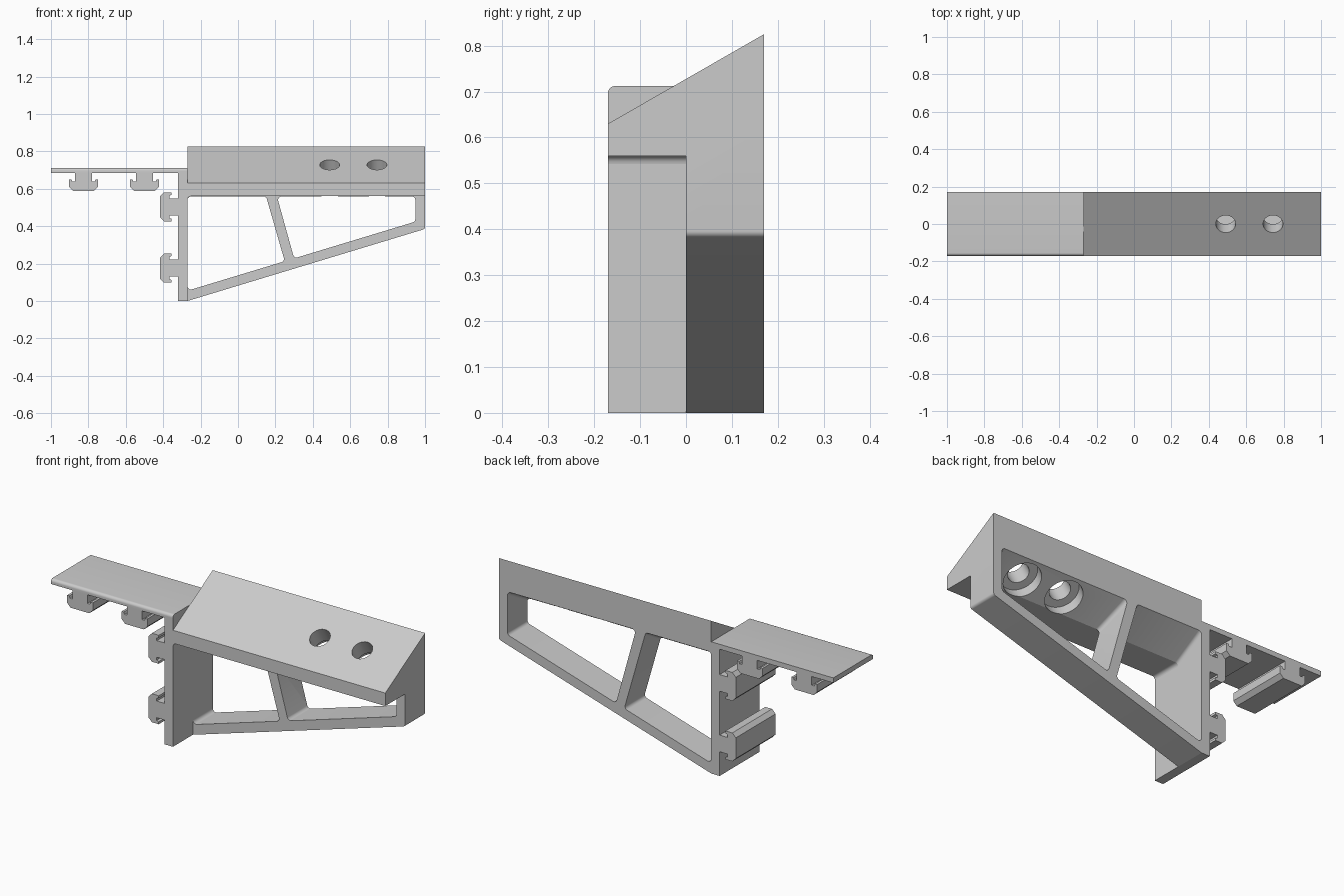
import bpy, bmesh, math
from mathutils import Vector, Matrix

if "Cube" in bpy.data.objects:
    bpy.data.objects.remove(bpy.data.objects["Cube"], do_unlink=True)

grey = bpy.data.materials.new("light grey")
grey.use_nodes = True
grey.diffuse_color = (0.6, 0.6, 0.6, 1)
grey.node_tree.nodes["Principled BSDF"].inputs["Base Color"].default_value = (0.6, 0.6, 0.6, 1)

HALF = 0.17                      # half depth
TILT = math.radians(30)          # slope of the top slab
RISE = math.tan(TILT)
WALL_L, WALL_R = -0.32, -0.27


def finish(name, bm):
    bmesh.ops.recalc_face_normals(bm, faces=bm.faces)
    mesh = bpy.data.meshes.new(name)
    bm.to_mesh(mesh)
    bm.free()
    mesh.materials.append(grey)
    obj = bpy.data.objects.new(name, mesh)
    bpy.context.collection.objects.link(obj)
    return obj


def loft(name, ring_a, ring_b):
    """Closed solid between two rings of equal length."""
    bm = bmesh.new()
    a = [bm.verts.new(p) for p in ring_a]
    b = [bm.verts.new(p) for p in ring_b]
    bm.faces.new(a)
    bm.faces.new(b[::-1])
    for i in range(len(a)):
        j = (i + 1) % len(a)
        bm.faces.new((a[i], b[i], b[j], a[j]))
    return finish(name, bm)


def along_y(name, pts, y0, y1, far=None):
    return loft(name, [(x, y0, z) for x, z in pts], [(x, y1, z) for x, z in far or pts])


def along_x(name, pts, x0, x1):
    return loft(name, [(x0, y, z) for y, z in pts], [(x1, y, z) for y, z in pts])


def rounded(pts, radius, only=None, steps=5):
    """Fillet the corners of a 2D outline."""
    out = []
    for i, p in enumerate(pts):
        c = Vector(p)
        if only is not None and i not in only:
            out.append(tuple(c))
            continue
        u = (Vector(pts[i - 1]) - c).normalized()
        v = (Vector(pts[(i + 1) % len(pts)]) - c).normalized()
        half = u.angle(v) / 2
        centre = c + (u + v).normalized() * radius / math.sin(half)
        start = c + u * radius / math.tan(half) - centre
        end = c + v * radius / math.tan(half) - centre
        for k in range(steps + 1):
            d = start.lerp(end, k / steps).normalized() * radius
            out.append(tuple(centre + d))
    return out


def boolean(obj, other, operation):
    mod = obj.modifiers.new(operation, 'BOOLEAN')
    mod.operation, mod.solver, mod.object = operation, 'EXACT', other
    bpy.context.view_layer.objects.active = obj
    bpy.ops.object.modifier_apply(modifier=mod.name)
    bpy.data.objects.remove(other, do_unlink=True)


# Sloped slab with a flat front lip and a parallel underside behind it
slab = [(-HALF, 0.56), (0, 0.56), (HALF, 0.56 + HALF * RISE), (HALF, 0.825), (-HALF, 0.63)]
body = along_x("sloped_bracket", slab, WALL_R, 1)

# Triangular truss frame, back half only
outline = [(WALL_R, 0), (1, 0.385), (1, 0.58), (WALL_R, 0.58)]
outline = rounded(outline, 0.015, only=[1])
raised = [(x, z + HALF * RISE if z > 0.55 else z) for x, z in outline]
boolean(body, along_y("frame_blank", outline, 0, HALF, raised), 'UNION')


# Truss windows, whose tops follow the slab underside
def bar_top(x):
    return 0.055 + 0.303 * (x - WALL_R)


def window(left_top, right_top, right_low, left_low):
    rings = []
    for y in (-0.001, HALF + 0.01):
        top = 0.5585 + y * RISE
        lean = -0.286 * (top - 0.56)
        lt = left_top + (lean if left_top > 0 else 0)
        rt = right_top + (lean if right_top < 0.9 else 0)
        pts = [(lt, top), (rt, top), (right_low, bar_top(right_low)), (left_low, bar_top(left_low))]
        rings.append(rounded(pts, 0.018))
    boolean(body, along_y("window_cutter", rings[0], -0.001, HALF + 0.01, rings[1]), 'DIFFERENCE')


window(WALL_R, 0.15, 0.25, WALL_R)
window(0.208, 0.948, 0.948, 0.30)

# Counterbored screw holes, square to the slope
axis = Vector((0, math.sin(TILT), -math.cos(TILT)))
for hole_x in (0.49, 0.743):
    for radius, start, end in ((0.053, -0.05, 0.2), (0.095, 0.09, 0.17)):
        bm = bmesh.new()
        place = Vector((hole_x, 0, 0.728)) + axis * (start + end) / 2
        bmesh.ops.create_cone(bm, cap_ends=True, segments=48, radius1=radius, radius2=radius,
                              depth=end - start,
                              matrix=Matrix.Translation(place) @ Matrix.Rotation(TILT, 4, 'X'))
        boolean(body, finish("hole_cutter", bm), 'DIFFERENCE')

parts = [body]

# Upright wall and the small fillet under the front lip
wall = [(WALL_L, 0), (WALL_R, 0), (WALL_R, 0.695), (WALL_L, 0.695)]
parts.append(along_y("upright_wall", wall, -HALF, HALF))
fillet = [(WALL_R - 0.01, 0.57), (WALL_R - 0.01, 0.53)]
fillet += [(WALL_R + 0.018 * (1 - math.cos(t)), 0.542 + 0.018 * math.sin(t))
           for t in (k * math.pi / 10 for k in range(6))]
fillet.append((WALL_R + 0.018, 0.57))
parts.append(along_y("lip_fillet", fillet, -HALF + 0.0005, 0))

# Flat arm with a rounded front top edge
arm = [(-HALF, 0.685), (HALF, 0.685), (HALF, 0.712), (-HALF, 0.712)]
parts.append(along_x("flat_arm", rounded(arm, 0.015, only=[3]), -1, WALL_R))

# T-shaped rail clips: offset across, depth away from the mounting face
side = [(0.045, -0.005), (0.045, 0.047), (0.06, 0.047), (0.064, 0.035),
        (0.077, 0.035), (0.077, 0.076), (0.056, 0.097)]
clip = side + [(-u, d) for u, d in reversed(side)]
for i, x in enumerate((-0.826, -0.5)):
    parts.append(along_y(f"arm_clip_{i + 1}", [(x + u, 0.685 - d) for u, d in clip], -HALF, HALF))
for i, z in enumerate((0.503, 0.176)):
    parts.append(along_y(f"wall_clip_{i + 1}", [(WALL_L - d, z + u) for u, d in clip], -HALF, HALF))

# Smooth the fillets and holes, keep the rest sharp
bpy.ops.object.select_all(action='DESELECT')
for part in parts:
    part.select_set(True)
bpy.context.view_layer.objects.active = body
bpy.ops.object.shade_smooth_by_angle(angle=math.radians(30))
